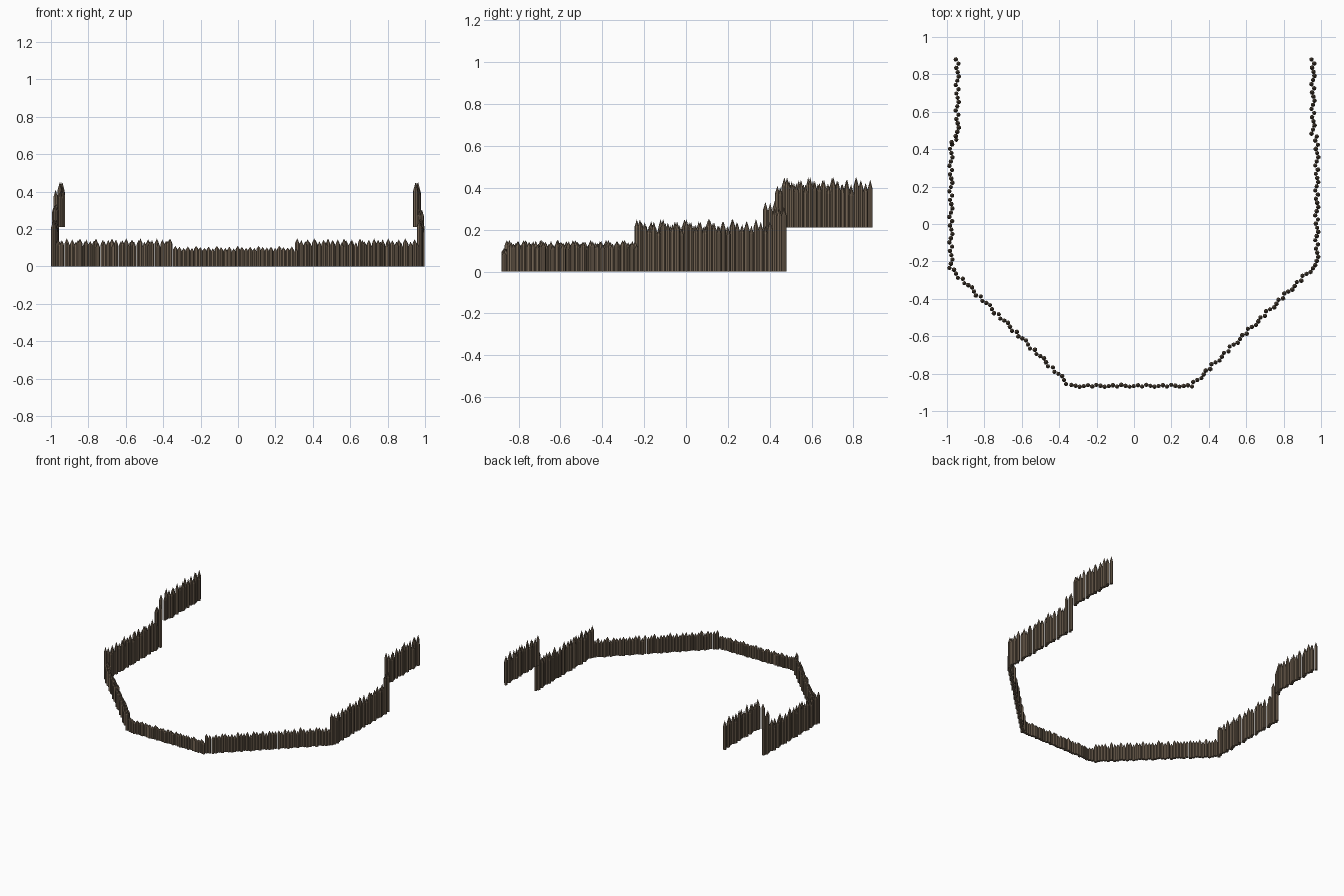
import bpy, bmesh, math, random
from mathutils import Vector

if "Cube" in bpy.data.objects:
    bpy.data.objects.remove(bpy.data.objects["Cube"])

random.seed(4)
R = 0.0125      # stake radius
SIDES = 7
GAP = 0.0225    # spacing between stakes

wood = bpy.data.materials.new("wood")
wood.diffuse_color = (0.17, 0.125, 0.085, 1)
wood.use_nodes = True
wood.node_tree.nodes["Principled BSDF"].inputs["Base Color"].default_value = wood.diffuse_color


def add_stake(bm, x, y, base, top, tip):
    """Sharpened log: straight prism with a cone point."""
    turn = random.uniform(0, math.tau)
    r = R * random.uniform(0.92, 1.05)

    def ring(z):
        return [bm.verts.new((x + r * math.cos(turn + math.tau * i / SIDES),
                              y + r * math.sin(turn + math.tau * i / SIDES), z))
                for i in range(SIDES)]
    low, high = ring(base), ring(top - tip)
    apex = bm.verts.new((x, y, top))
    bm.faces.new(low[::-1])
    for i in range(SIDES):
        j = (i + 1) % SIDES
        bm.faces.new((low[i], low[j], high[j], high[i]))
        bm.faces.new((high[i], high[j], apex))


def palisade(name, start, end, base, height, spread, tip, end_tall=None, wobble=0.008):
    """Row of stakes from start to end; end_tall = (count, height) raises the last ones."""
    a, b = Vector(start), Vector(end)
    n = round((b - a).length / GAP)
    side = (b - a).normalized().orthogonal()
    bm = bmesh.new()
    for i in range(n + 1):
        # repeating tall / short rhythm, slight sideways weave
        h = height - spread * (0, 0.45, 0.8, 0.3, 1)[i % 5] * random.uniform(0.7, 1)
        if end_tall and i > n - end_tall[0]:
            h = end_tall[1] - spread * 0.5 * random.random()
        p = a.lerp(b, i / n) + side * wobble * (1, 0, -1, -0.3, 0.6, -0.8)[i % 6]
        add_stake(bm, p.x, p.y, base, base + h, tip)
    mesh = bpy.data.meshes.new(name)
    bm.to_mesh(mesh)
    bm.free()
    mesh.materials.append(wood)
    bpy.context.collection.objects.link(bpy.data.objects.new(name, mesh))


# Low front wall
palisade("front_wall", (-0.335, -0.865), (0.31, -0.865), 0, 0.11, 0.015, 0.018, wobble=0.005)

# Diagonal walls
palisade("left_diagonal_wall", (-0.358, -0.85), (-0.968, -0.25), 0, 0.15, 0.022, 0.026)
palisade("right_diagonal_wall", (0.322, -0.85), (0.955, -0.235), 0, 0.15, 0.022, 0.026)

# Side walls, raised where the ground steps up
palisade("left_side_wall", (-0.979, -0.235), (-0.979, 0.425), 0, 0.25, 0.04, 0.04, (3, 0.345))
palisade("right_side_wall", (0.977, -0.22), (0.977, 0.468), 0, 0.25, 0.04, 0.04, (3, 0.31))

# Rear walls on the upper terrace
palisade("left_step_wall", (-0.975, 0.437), (-0.95, 0.45), 0.21, 0.2, 0.02, 0.04, wobble=0)
palisade("left_rear_wall", (-0.945, 0.47), (-0.945, 0.88), 0.21, 0.24, 0.045, 0.045)
palisade("right_rear_wall", (0.957, 0.483), (0.957, 0.88), 0.21, 0.24, 0.045, 0.045)
